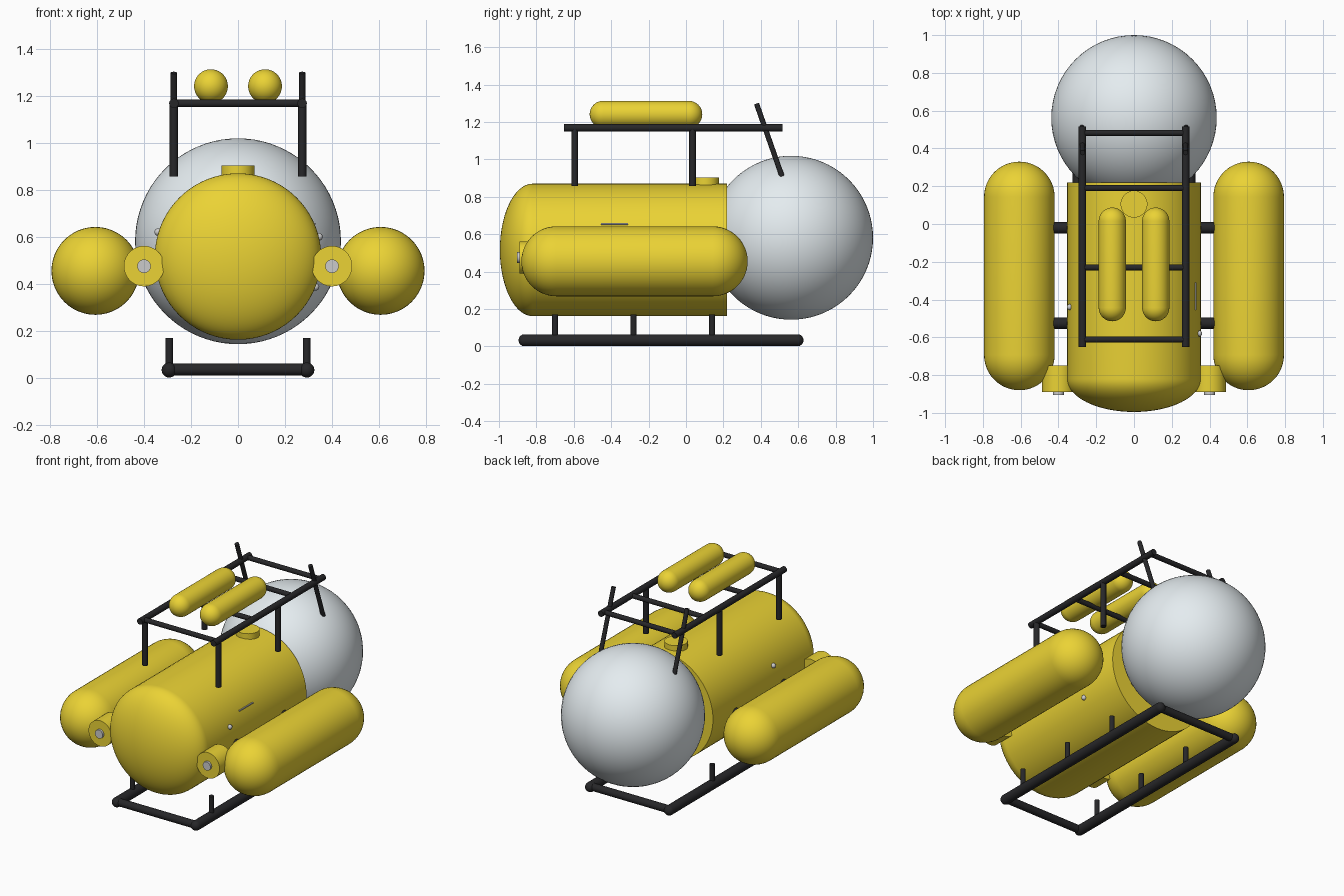
import bpy, bmesh, math
from mathutils import Vector

if "Cube" in bpy.data.objects:
    bpy.data.objects.remove(bpy.data.objects["Cube"])


def material(name, rgb):
    m = bpy.data.materials.new(name)
    m.diffuse_color = (*rgb, 1)
    m.use_nodes = True
    m.node_tree.nodes["Principled BSDF"].inputs["Base Color"].default_value = m.diffuse_color
    return m


YELLOW = material("yellow_paint", (0.83, 0.65, 0.035))
BLACK = material("black_frame", (0.02, 0.02, 0.022))
GLASS = material("pale_glass", (0.78, 0.84, 0.87))


def finish(name, bm, mat):
    bmesh.ops.recalc_face_normals(bm, faces=bm.faces)
    me = bpy.data.meshes.new(name)
    bm.to_mesh(me)
    bm.free()
    ob = bpy.data.objects.new(name, me)
    bpy.context.collection.objects.link(ob)
    if mat:
        me.materials.append(mat)
    bpy.ops.object.select_all(action='DESELECT')
    ob.select_set(True)
    bpy.context.view_layer.objects.active = ob
    bpy.ops.object.shade_smooth_by_angle(angle=math.radians(35))
    return ob


def lathe(name, profile, start, axis, mat, sides=48):
    """Spin (distance along axis, radius) points around an axis from start."""
    bm = bmesh.new()
    verts = [bm.verts.new((r, 0, d)) for d, r in profile]
    edges = [bm.edges.new(p) for p in zip(verts, verts[1:])]
    bmesh.ops.spin(bm, geom=verts + edges, axis=(0, 0, 1), cent=(0, 0, 0),
                   angle=math.tau, steps=sides, use_duplicate=False)
    bmesh.ops.remove_doubles(bm, verts=bm.verts, dist=1e-5)
    rot = Vector((0, 0, 1)).rotation_difference(Vector(axis)).to_matrix()
    for v in bm.verts:
        v.co = rot @ v.co + Vector(start)
    return finish(name, bm, mat)


def rod(name, a, b, r, mat=BLACK, sides=20):
    a, b = Vector(a), Vector(b)
    n = (b - a).length
    return lathe(name, [(0, 0), (0, r), (n, r), (n, 0)], a, (b - a) / n, mat, sides)


def capsule(name, x, z, y0, y1, r, mat, cap=None, sides=48):
    """Round-ended cylinder along y; cap is the length of each dome."""
    cap = cap or r
    n = y1 - y0
    arc = [(cap * (1 - math.cos(t)), r * math.sin(t))
           for t in (i * math.pi / 24 for i in range(13))]
    prof = arc + [(n - d, q) for d, q in reversed(arc)]
    return lathe(name, prof, (x, y0, z), (0, 1, 0), mat, sides)


def ball(name, loc, r, mat, u=24, v=16):
    bm = bmesh.new()
    bmesh.ops.create_uvsphere(bm, u_segments=u, v_segments=v, radius=r)
    bmesh.ops.translate(bm, vec=loc, verts=bm.verts)
    return finish(name, bm, mat)


# Pressure hull with one shallow domed end, and the large viewing sphere
dome = [(0.175 * (1 - math.cos(t)), 0.354 * math.sin(t))
        for t in (i * math.pi / 40 for i in range(21))]
lathe("hull", dome + [(1.215, 0.354), (1.215, 0)], (0, -0.995, 0.516),
      (0, 1, 0), YELLOW, 72)
ball("viewing_sphere", (0, 0.562, 0.581), 0.438, GLASS, 64, 40)
rod("hatch", (0, 0.105, 0.83), (0, 0.105, 0.904), 0.071, YELLOW, 40)

for s, side in ((-1, "left"), (1, "right")):
    # Pontoon and its struts
    capsule(f"{side}_pontoon", s * 0.607, 0.455, -0.88, 0.33, 0.187, YELLOW)
    for i, y in enumerate((-0.525, -0.02)):
        rod(f"{side}_pontoon_strut_{i}", (s * 0.3, y, 0.47), (s * 0.5, y, 0.47), 0.03)

    # Thruster housing and grey hub
    rod(f"{side}_thruster", (s * 0.4, -0.89, 0.475), (s * 0.4, -0.75, 0.475),
        0.086, YELLOW, 40)
    rod(f"{side}_thruster_hub", (s * 0.4, -0.904, 0.475), (s * 0.4, -0.78, 0.475),
        0.029, None)

    # Landing skid with rounded ends and short posts
    capsule(f"{side}_skid", s * 0.293, 0.033, -0.895, 0.628, 0.032, BLACK, sides=24)
    for i, y in enumerate((-0.70, -0.28, 0.14)):
        rod(f"{side}_skid_post_{i}", (s * 0.293, y, 0.035), (s * 0.293, y, 0.17), 0.016)

    # Roof rack rail, uprights and slanted front post
    x = s * 0.273
    rod(f"{side}_rack_rail", (x, -0.652, 1.168), (x, 0.515, 1.168), 0.02)
    for i, y in enumerate((-0.595, 0.035)):
        rod(f"{side}_rack_upright_{i}", (x, y, 0.857), (x, y, 1.168), 0.018)
    rod(f"{side}_slanted_post", (x, 0.513, 0.91), (x, 0.377, 1.298), 0.014)

    # Air tank on the rack
    capsule(f"{side}_air_tank", s * 0.115, 1.241, -0.515, 0.087, 0.072, YELLOW, sides=36)

# Cross bars of the rack and skids
for i, y in enumerate((-0.612, -0.23, 0.19, 0.482)):
    rod(f"rack_cross_bar_{i}", (-0.273, y, 1.168), (0.273, y, 1.168), 0.016)
for i, y in enumerate((-0.86, 0.59)):
    rod(f"skid_cross_bar_{i}", (-0.293, y, 0.035), (0.293, y, 0.035), 0.025)

# Small hull fittings and the thin side rail
for i, p in enumerate(((-0.34, -0.44, 0.62), (0.345, -0.58, 0.6), (0.33, -0.08, 0.387))):
    ball(f"hull_fitting_{i}", p, 0.016, None, 16, 10)
rod("hull_side_rail", (0.327, -0.455, 0.655), (0.327, -0.31, 0.655), 0.005, None, 10)
